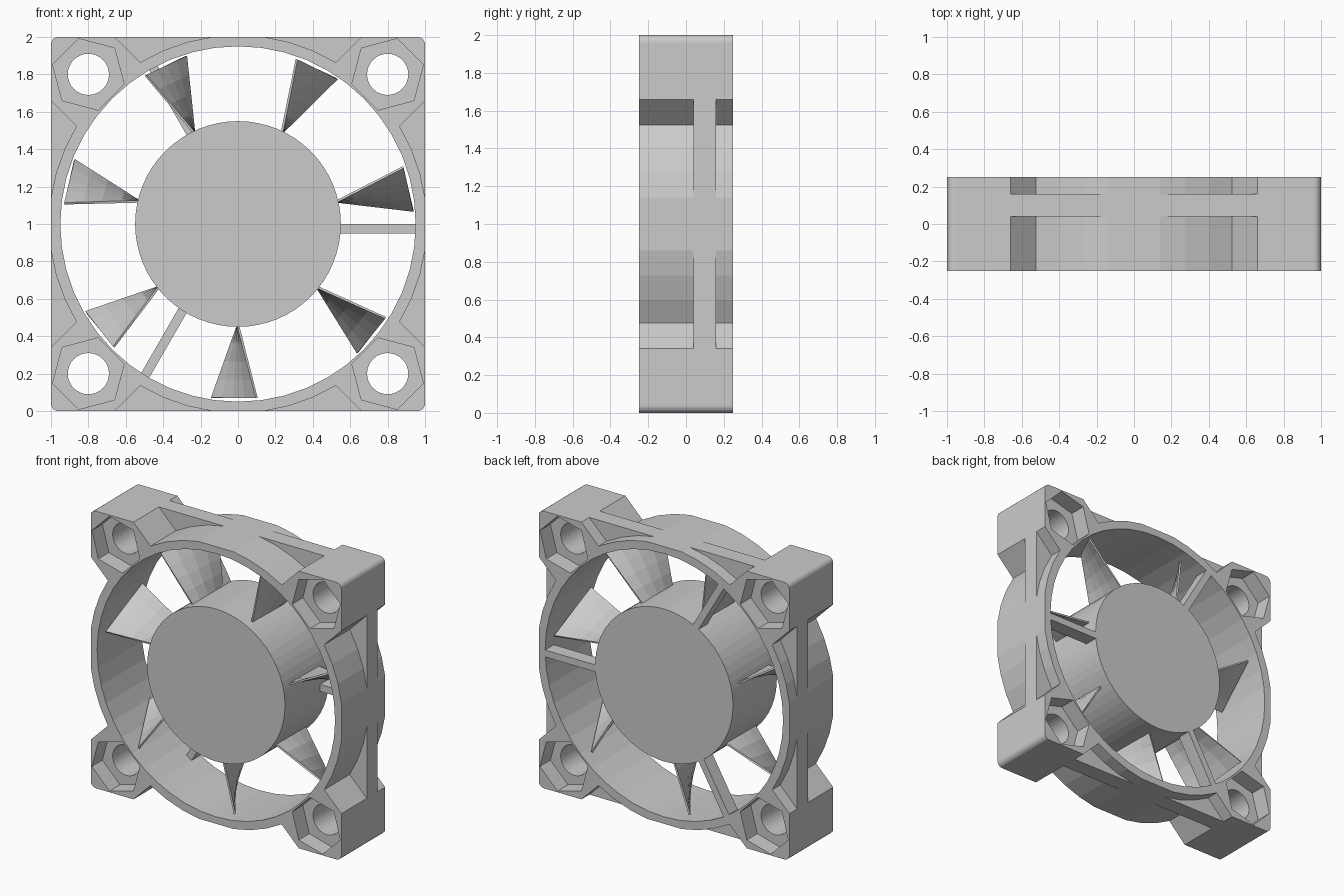
import bpy, bmesh, math
from mathutils import Vector

if "Cube" in bpy.data.objects:
    bpy.data.objects.remove(bpy.data.objects["Cube"])

HALF = 0.25          # half depth of the housing
grey = bpy.data.materials.new("light_grey")
grey.diffuse_color = (0.6, 0.6, 0.6, 1)
grey.use_nodes = True
grey.node_tree.nodes["Principled BSDF"].inputs["Base Color"].default_value = grey.diffuse_color


def turn(p, deg):
    a = math.radians(deg)
    return (p[0] * math.cos(a) - p[1] * math.sin(a), p[0] * math.sin(a) + p[1] * math.cos(a))


def circle(r, n, start=0, sweep=360, centre=(0, 0)):
    """Points on an arc; a full circle leaves out the repeated end point."""
    steps = n if sweep == 360 else n - 1
    return [(centre[0] + r * math.cos(math.radians(start + sweep * i / steps)),
             centre[1] + r * math.sin(math.radians(start + sweep * i / steps))) for i in range(n)]


def prism(bm, pts, y0, y1, deg=0):
    """Extrude an outline drawn in the front plane (centred on the axle) along y."""
    pts = [turn(p, deg) for p in pts]
    a = [bm.verts.new((x, y0, z + 1)) for x, z in pts]
    b = [bm.verts.new((x, y1, z + 1)) for x, z in pts]
    n = len(pts)
    bm.faces.new(a)
    bm.faces.new(b[::-1])
    for i in range(n):
        bm.faces.new((a[i], b[i], b[(i + 1) % n], a[(i + 1) % n]))


def make(name, bm, helper=False):
    bmesh.ops.recalc_face_normals(bm, faces=bm.faces)
    me = bpy.data.meshes.new(name)
    bm.to_mesh(me)
    bm.free()
    me.materials.append(grey)
    ob = bpy.data.objects.new(name, me)
    bpy.context.collection.objects.link(ob)
    if helper:
        ob.hide_render = True
        ob.hide_set(True)
    return ob


# Housing block with rounded corners
bm = bmesh.new()
outline = []
for k in range(4):
    outline += [turn(p, 90 * k) for p in circle(0.04, 6, 0, 90, (0.96, 0.96))]
prism(bm, outline, -HALF, HALF)
frame = make("frame", bm)

# Cutter: central bore, screw holes, and side recesses that leave the ring and a thin web
bm = bmesh.new()
prism(bm, circle(0.95, 48), -0.4, 0.4)
recess = [(0.84, 1.18)] + circle(1.01, 9, 58.8, 62.4) + [(-0.84, 1.18)]
for k in range(4):
    prism(bm, circle(0.11, 32, centre=(0.8, 0.8)), -0.4, 0.4, 90 * k)
    prism(bm, recess, -0.4, 0.04, 90 * k)
    prism(bm, recess, 0.16, 0.4, 90 * k)
openings = make("openings_cutter", bm, True)

# Cutter: hexagonal nut pockets on both faces
bm = bmesh.new()
for k in range(4):
    for y0, y1 in ((-0.4, -0.13), (0.13, 0.4)):
        prism(bm, circle(0.198, 6, 15, centre=(0.8, 0.8)), y0, y1, 90 * k)
pockets = make("nut_pocket_cutter", bm, True)

for cutter in (openings, pockets):
    mod = frame.modifiers.new(cutter.name, 'BOOLEAN')
    mod.operation = 'DIFFERENCE'
    mod.solver = 'EXACT'
    mod.object = cutter

# Motor hub
bm = bmesh.new()
prism(bm, circle(0.55, 64), -HALF, HALF)
make("hub", bm)

# Three support struts at the back
bm = bmesh.new()
for k in range(3):
    prism(bm, [(0.545, -0.05), (0.955, -0.05), (0.955, 0), (0.545, 0)], 0.15, HALF, 120 * k)
make("support_struts", bm)

# Seven twisted blades: edge-on at the hub, sweeping sideways towards the tip
bm = bmesh.new()
ROWS, COLS = 5, 5
for k in range(7):
    grid = []
    for i in range(ROWS):
        t = i / (ROWS - 1)
        row = []
        for j in range(COLS):
            s = j / (COLS - 1)
            side = t * (0.10 - 0.24 * s)
            r = 0.54 + 0.39 * t
            x, z = turn((side, -r), 360 / 7 * k)
            row.append(bm.verts.new((x, -0.18 + 0.34 * s, z + 1)))
        grid.append(row)
    for i in range(ROWS - 1):
        for j in range(COLS - 1):
            bm.faces.new((grid[i][j], grid[i][j + 1], grid[i + 1][j + 1], grid[i + 1][j]))
blades = make("blades", bm)
mod = blades.modifiers.new("thickness", 'SOLIDIFY')
mod.thickness = 0.012
mod.offset = 0
